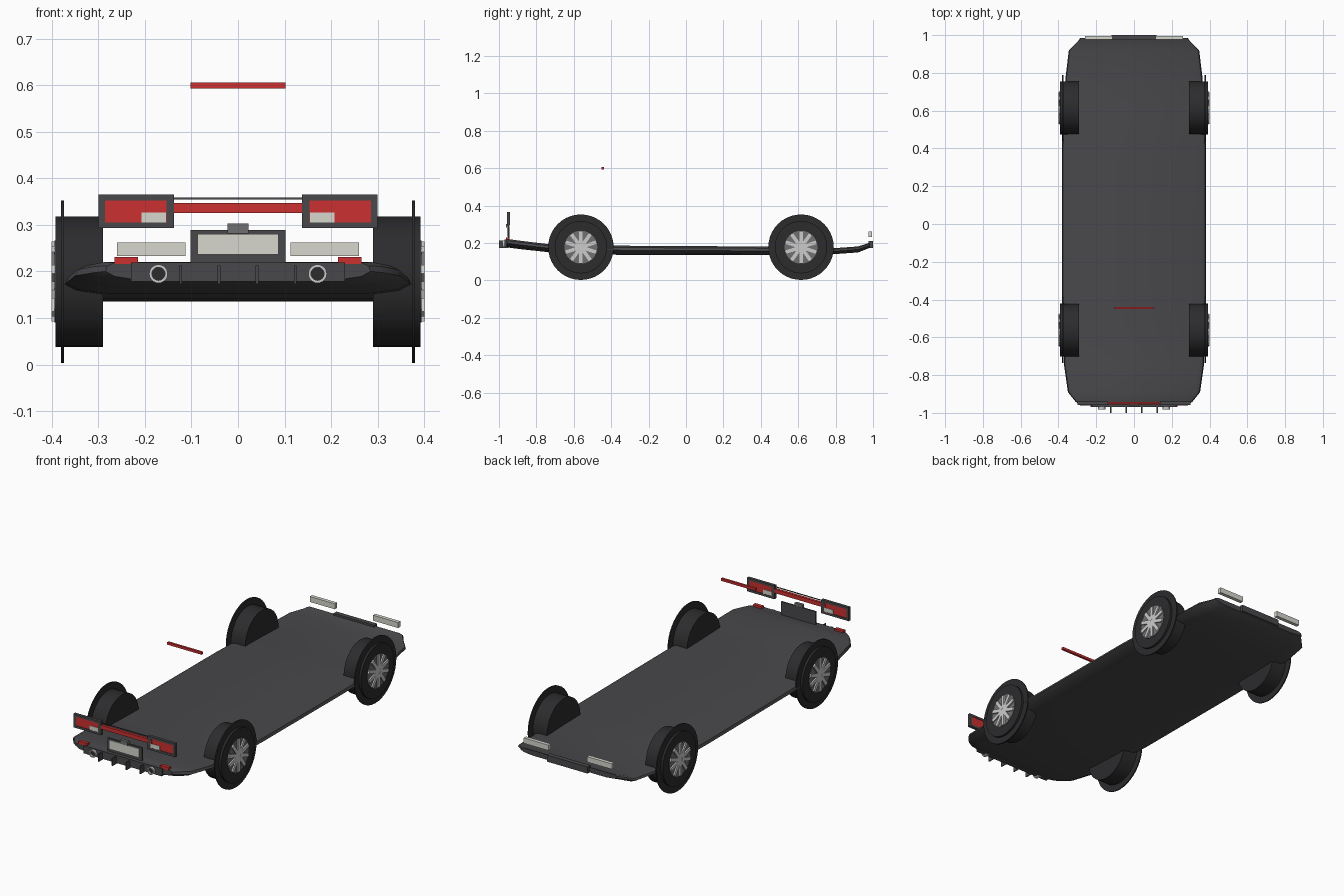
import bpy, bmesh, math
from mathutils import Matrix, Vector

if "Cube" in bpy.data.objects:
    bpy.data.objects.remove(bpy.data.objects["Cube"])


def mat(name, r, g, b):
    m = bpy.data.materials.new(name)
    m.diffuse_color = (r, g, b, 1)
    m.use_nodes = True
    m.node_tree.nodes["Principled BSDF"].inputs["Base Color"].default_value = m.diffuse_color
    return m


DARK = mat("dark_grey", .065, .065, .07)
BLACK = mat("black", .025, .025, .027)
RED = mat("red", .6, .03, .03)
PALE = mat("pale_lens", .68, .68, .62)
METAL = mat("metal", .55, .55, .57)
RIM = mat("rim_grey", .16, .16, .16)


def finish(name, bm, m, smooth=False):
    bmesh.ops.recalc_face_normals(bm, faces=bm.faces)
    me = bpy.data.meshes.new(name)
    bm.to_mesh(me)
    bm.free()
    me.materials.append(m)
    ob = bpy.data.objects.new(name, me)
    bpy.context.collection.objects.link(ob)
    if smooth:
        bpy.ops.object.select_all(action='DESELECT')
        ob.select_set(True)
        bpy.context.view_layer.objects.active = ob
        bpy.ops.object.shade_smooth_by_angle(angle=math.radians(35))
    return ob


def box(name, x, y, z, m):
    """Box from (min, max) pairs."""
    bm = bmesh.new()
    bmesh.ops.create_cube(bm, size=1)
    for v in bm.verts:
        v.co = Vector([(p[0] + p[1]) / 2 + c * (p[1] - p[0]) for p, c in zip((x, y, z), v.co)])
    return finish(name, bm, m)


def mirrored(x, s):
    return tuple(sorted((x[0] * s, x[1] * s)))


def lathe(name, profile, axis, loc, m, n=40, closed=False):
    """Revolve (distance along axis, radius) points around 'X' or 'Y'."""
    bm = bmesh.new()
    rings = []
    for d, r in profile:
        ring = []
        for i in range(n):
            a = math.tau * i / n
            u, w = r * math.cos(a), r * math.sin(a)
            p = Vector((d, u, w)) if axis == 'X' else Vector((u, d, w))
            ring.append(bm.verts.new(p + Vector(loc)))
        rings.append(ring)
    pairs = list(zip(rings, rings[1:]))
    if closed:
        pairs.append((rings[-1], rings[0]))
    for a, b in pairs:
        for i in range(n):
            j = (i + 1) % n
            bm.faces.new((a[i], a[j], b[j], b[i]))
    if not closed:
        bm.faces.new(rings[0])
        bm.faces.new(rings[-1])
    return finish(name, bm, m, True)


# Underbody tray lofted through stations (y, half width, bottom z, top z)
stations = [(-.96, .285, .182, .219), (-.94, .31, .175, .22), (-.89, .35, .168, .213),
            (-.75, .37, .153, .196), (-.55, .378, .142, .19), (-.35, .382, .137, .186),
            (.35, .382, .135, .182), (.6, .376, .136, .178), (.78, .362, .14, .172),
            (.92, .345, .15, .182), (.97, .295, .17, .198), (.985, .285, .176, .203)]
half = [(.76, 0), (.93, .2), (1, .5), (.985, .8), (.93, 1)]
bm = bmesh.new()
rings = []
for y, w, zb, zt in stations:
    pts = half + [(-a, b) for a, b in reversed(half)]
    rings.append([bm.verts.new((a * w, y, zb + b * (zt - zb))) for a, b in pts])
for a, b in zip(rings, rings[1:]):
    for i in range(len(a)):
        j = (i + 1) % len(a)
        bm.faces.new((a[i], a[j], b[j], b[i]))
bm.faces.new(rings[0])
bm.faces.new(rings[-1])
finish("underbody", bm, DARK, True)

# Wheels
for end, y in (("rear", -.562), ("front", .615)):
    for side, s in (("left", -1), ("right", 1)):
        tag = f"{end}_{side}"
        loc = (0, y, .178)
        lathe("wheel_drum_" + tag, [(s * .29, .14), (s * .392, .14)], 'X', loc, BLACK)
        lathe("tyre_" + tag, [(s * .374, .12), (s * .374, .175), (s * .38, .175), (s * .38, .12)],
              'X', loc, BLACK, closed=True)
        lathe("rim_" + tag, [(s * .39, .088), (s * .394, .088)], 'X', loc, RIM)
        bm = bmesh.new()
        for k in range(10):
            t = (Matrix.Translation((s * .396, y, .178)) @ Matrix.Rotation(math.tau * k / 10, 4, 'X')
                 @ Matrix.Translation((0, 0, .049)) @ Matrix.Diagonal((.01, .019, .074, 1)))
            bmesh.ops.create_cube(bm, size=1, matrix=t)
        finish("spokes_" + tag, bm, METAL)
        lathe("hub_" + tag, [(s * .392, .022), (s * .4, .022)], 'X', loc, METAL, 20)

# Paired lamps, exhausts and reflectors
for side, s in (("left", -1), ("right", 1)):
    # open frame around the tail lamp, visible from both sides
    for part, x, z in (("top", (.138, .3), (.353, .365)), ("bottom", (.138, .3), (.293, .305)),
                       ("outer", (.286, .3), (.305, .353)), ("inner", (.138, .154), (.305, .353))):
        box(f"tail_lamp_frame_{part}_{side}", mirrored(x, s), (-.957, -.941), z, DARK)
    box("tail_lamp_" + side, mirrored((.154, .286), s), (-.954, -.944), (.305, .353), RED)
    box("reverse_lamp_" + side, mirrored((.155, .207), s), (-.956, -.942), (.305, .327), PALE)
    box("rear_reflector_" + side, mirrored((.215, .265), s), (-.962, -.944), (.216, .231), RED)
    box("headlamp_" + side, mirrored((.113, .26), s), (.976, .995), (.233, .262), PALE)
    lathe("exhaust_" + side, [(-.95, .02), (-.982, .02), (-.982, .014), (-.95, .014)], 'Y',
          (s * .171, 0, .195), METAL, 24, True)
    lathe("exhaust_core_" + side, [(-.95, .0145), (-.972, .0145)], 'Y',
          (s * .171, 0, .195), BLACK, 24)

# Tail light bar with thin trim above
box("tail_light_bar", (-.16, .16), (-.956, -.942), (.326, .347), RED)
box("tail_trim", (-.14, .14), (-.951, -.947), (.355, .359), DARK)

# Plate panel
box("plate_frame", (-.102, .102), (-.953, -.945), (.21, .289), DARK)
box("plate", (-.087, .087), (-.957, -.95), (.236, .281), PALE)
box("boot_handle", (-.023, .023), (-.962, -.946), (.282, .303), RIM)

# Diffuser and fins
box("diffuser", (-.23, .23), (-.97, -.945), (.178, .219), DARK)
for i, x in enumerate((-.123, -.041, .041, .123)):
    box(f"diffuser_fin_{i + 1}", (x - .003, x + .003), (-1, -.955), (.173, .213), DARK)

# Front grille and high brake light
box("front_grille", (-.12, .12), (.975, 1), (.175, .21), DARK)
box("high_brake_light", (-.102, .102), (-.451, -.439), (.593, .606), RED)
